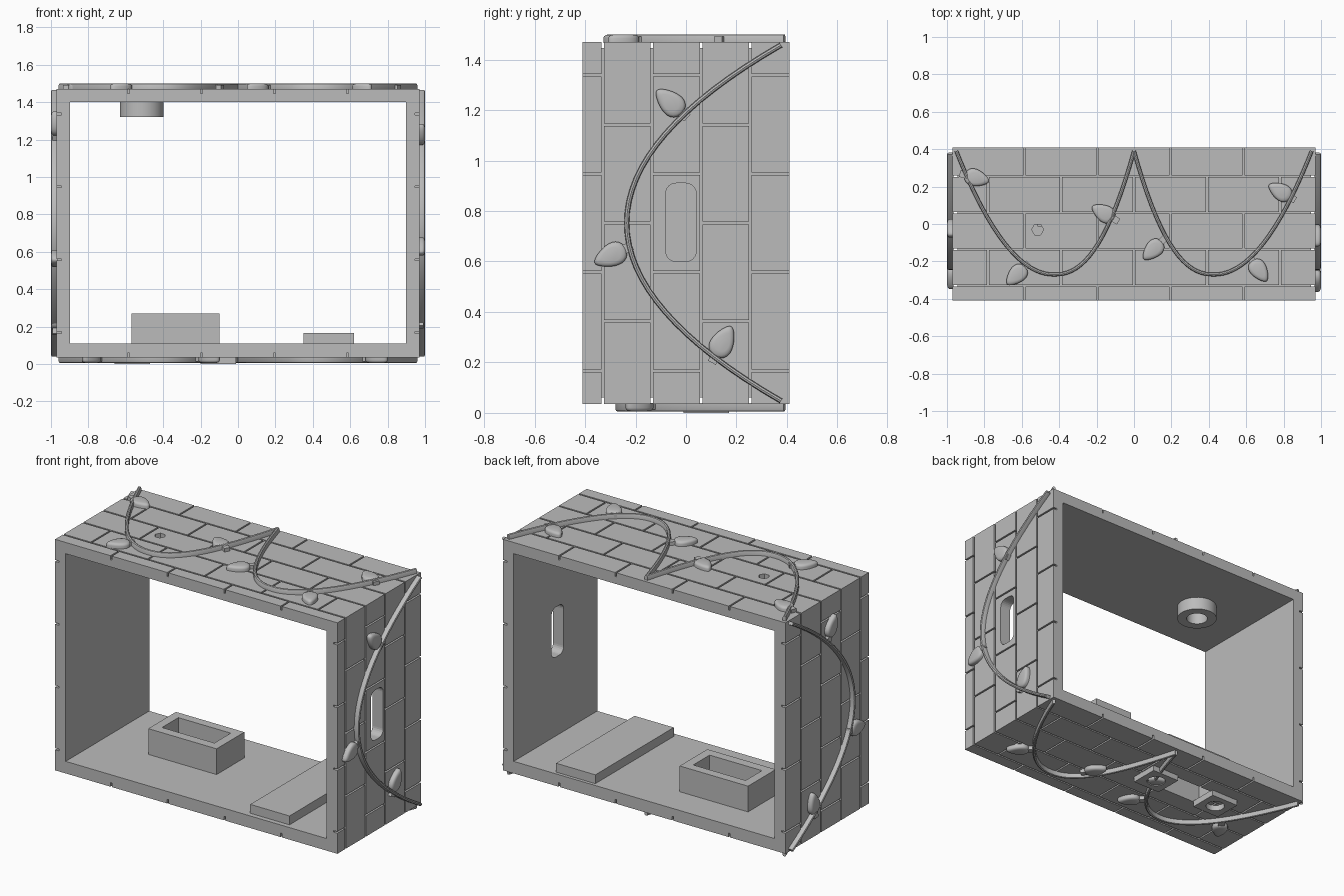
import bpy, bmesh
from math import sin, cos, pi, radians
from mathutils import Vector

if "Cube" in bpy.data.objects:
    bpy.data.objects.remove(bpy.data.objects["Cube"], do_unlink=True)

grey = bpy.data.materials.new("plain grey")
grey.use_nodes = True
grey.diffuse_color = (0.5, 0.5, 0.5, 1)
grey.node_tree.nodes["Principled BSDF"].inputs["Base Color"].default_value = (0.5, 0.5, 0.5, 1)

W, H, D, MID = 0.97, 0.7175, 0.41, 0.7525   # half width, half height, half depth, centre height
SKIN = 0.025                                # brick thickness

# Each wall maps (along, depth, outward) to model space
WALLS = {
    "top": lambda s, t, n: Vector((s, t, MID + H + n)),
    "bottom": lambda s, t, n: Vector((s, t, MID - H - n)),
    "left": lambda s, t, n: Vector((W + n, t, MID + s)),
    "right": lambda s, t, n: Vector((-W - n, t, MID + s)),
}


def finish(bm, name, smooth=False):
    bmesh.ops.recalc_face_normals(bm, faces=bm.faces)
    me = bpy.data.meshes.new(name)
    bm.to_mesh(me)
    bm.free()
    ob = bpy.data.objects.new(name, me)
    bpy.context.collection.objects.link(ob)
    me.materials.append(grey)
    if smooth:
        bpy.ops.object.select_all(action="DESELECT")
        ob.select_set(True)
        bpy.context.view_layer.objects.active = ob
        bpy.ops.object.shade_smooth_by_angle(angle=radians(35))
    return ob


def loft(bm, rings, closed=False):
    """Skin a list of equal point rings; cap the ends or close into a loop."""
    vs = [[bm.verts.new(p) for p in r] for r in rings]
    k = len(vs[0])
    pairs = list(zip(vs, vs[1:])) + ([(vs[-1], vs[0])] if closed else [])
    for a, b in pairs:
        for i in range(k):
            j = (i + 1) % k
            bm.faces.new((a[i], a[j], b[j], b[i]))
    if not closed:
        bm.faces.new(vs[0])
        bm.faces.new(vs[-1])


def rect(x0, x1, y0, y1):
    return [(x0, y0), (x1, y0), (x1, y1), (x0, y1)]


def circle(x, y, r, n):
    return [(x + r * cos(2 * pi * i / n), y + r * sin(2 * pi * i / n)) for i in range(n)]


def prism(name, outline, z0, z1):
    bm = bmesh.new()
    loft(bm, [[(x, y, z) for x, y in outline] for z in (z0, z1)])
    return finish(bm, name)


def tube(name, outer, inner, z0, z1, smooth=False):
    bm = bmesh.new()
    loft(bm, [[(x, y, z) for x, y in o] for o, z in
              ((outer, z0), (outer, z1), (inner, z1), (inner, z0))], closed=True)
    return finish(bm, name, smooth)


def cut(targets, cutter):
    for ob in targets:
        mod = ob.modifiers.new("opening", "BOOLEAN")
        mod.operation, mod.object, mod.solver = "DIFFERENCE", cutter, "EXACT"
        bpy.context.view_layer.objects.active = ob
        bpy.ops.object.modifier_apply(modifier=mod.name)
    bpy.data.objects.remove(cutter, do_unlink=True)


def brick_skin(name, place, half):
    """Running-bond bricks separated by open joints."""
    bm = bmesh.new()
    g = 0.005
    edges = [-D, -0.33, -0.135, 0.06, 0.255, D]
    for row in range(5):
        t0 = edges[row] + (g if row else 0)
        t1 = edges[row + 1] - (g if row < 4 else 0)
        shift = 0 if row % 2 else 0.195
        joints = [j * 0.39 + shift for j in range(-4, 4)]
        joints = [-half - g] + [j for j in joints if abs(j) < half - 0.03] + [half + g]
        for a, b in zip(joints, joints[1:]):
            loft(bm, [[place(s, t, n) for s, t in rect(a + g, b - g, t0, t1)]
                      for n in (-SKIN, 0)])
    return finish(bm, name)


def vine(name, place, path):
    """Raised cord with rounded edges following a path on the wall."""
    bm = bmesh.new()
    section = [(-0.01, -0.004), (-0.01, 0.021), (-0.007, 0.027), (0, 0.03),
               (0.007, 0.027), (0.01, 0.021), (0.01, -0.004)]
    rings = []
    for i, p in enumerate(path):
        d = (Vector(path[min(i + 1, len(path) - 1)]) - Vector(path[max(i - 1, 0)])).normalized()
        rings.append([place(p[0] - d.y * o, p[1] + d.x * o, n) for o, n in section])
    loft(bm, rings)
    finish(bm, name, True)


def bulb(name, place, s, t, angle):
    """Flattened drop-shaped bulb with a small socket toward the cord."""
    a = radians(angle)

    def at(u, v, n):
        return place(s + u * cos(a) - v * sin(a), t + u * sin(a) + v * cos(a), n)

    bm = bmesh.new()
    drop = []
    for i in range(28):
        q = 2 * pi * i / 28
        drop.append((0.068 * cos(q), 0.044 * sin(q) * (1 - 0.35 * cos(q))))
    loft(bm, [[at(u * k, v * k, n) for u, v in drop] for k, n in
              ((1, -0.004), (1, 0.015), (0.95, 0.022), (0.83, 0.027), (0.6, 0.03))])
    loft(bm, [[at(u, v, n) for u, v in rect(-0.095, -0.05, -0.018, 0.018)]
              for n in (-0.004, 0.022)])
    finish(bm, name, True)


# Open frame
bm = bmesh.new()
outer = rect(-W + SKIN, W - SKIN, MID - H + SKIN, MID + H - SKIN)
inner = rect(-0.897, 0.897, 0.11, 1.4)
loft(bm, [[(x, y, z) for x, z in o] for o, y in
          ((outer, -D), (outer, D), (inner, D), (inner, -D))], closed=True)
frame = finish(bm, "frame")

# Brick cladding
bricks = {k: brick_skin(k + "_bricks", f, W if k in ("top", "bottom") else H - SKIN)
          for k, f in WALLS.items()}

# Rounded slot through the left wall
bm = bmesh.new()
slot = []
for i, (cy, cz) in enumerate(((0.0, 0.87), (-0.04, 0.87), (-0.04, 0.64), (0.0, 0.64))):
    for j in range(7):
        q = pi / 2 * (i + j / 6)
        slot.append((cy + 0.04 * cos(q), cz + 0.04 * sin(q)))
loft(bm, [[(x, y, z) for y, z in slot] for x in (0.8, 1.1)])
cut([frame, bricks["left"]], finish(bm, "slot_cutter"))

# Hexagonal hole in the roof and opening in the floor
cut([frame, bricks["top"]], prism("roof_hole_cutter", circle(-0.515, -0.03, 0.032, 6), 1.3, 1.6))
well = rect(-0.515, -0.155, -0.01, 0.15)
cut([frame, bricks["bottom"]], prism("floor_cutter", well, -0.1, 0.2))

# Interior fittings
tube("basin", rect(-0.57, -0.1, -0.067, 0.205), well, 0.1, 0.27)
prism("floor_slab", rect(0.35, 0.62, -0.38, 0.39), 0.1, 0.165)
tube("ceiling_ring", circle(-0.515, -0.03, 0.117, 40), circle(-0.515, -0.03, 0.062, 40),
     1.32, 1.41, True)

# Pierced plates under the floor opening
for i, x in enumerate((-0.565, -0.105)):
    plate = prism(f"under_plate_{i + 1}", rect(x - 0.095, x + 0.095, -0.01, 0.17), 0, 0.04)
    cut([plate], prism("plate_cutter", circle(x, 0.08, 0.055, 24), -0.1, 0.1))

# Cords: one bow on each side, two swags on roof and underside
side_path = [(s, -0.235 + 1.23 * s * s) for s in (-0.705 + 1.41 * i / 32 for i in range(33))]
for k in ("left", "right"):
    vine(k + "_cord", WALLS[k], side_path)


def swag(sign):
    pts = []
    for i in range(41):
        x = 0.95 * i / 40
        d = x - 0.43
        drop = (d / 0.52) ** 2 if d > 0 else (-d / 0.43) ** 2.35
        pts.append((sign * x, -0.27 + 0.66 * drop))
    return pts


for k in ("top", "bottom"):
    for sign, label in ((1, "left"), (-1, "right")):
        vine(f"{k}_{label}_cord", WALLS[k], swag(sign))

# Bulbs: position on the wall and pointing angle
BULBS = {
    "top": [(-0.84, 0.245, -15), (-0.63, -0.275, 225), (-0.165, 0.06, 150),
            (0.1, -0.14, 225), (0.67, -0.25, -55), (0.78, 0.175, 150)],
    "bottom": [(0.745, -0.19, -40), (0.23, -0.08, 120), (-0.15, -0.225, -45),
               (-0.79, -0.15, 240), (-0.14, 0.06, 150)],
    "left": [(0.48, -0.065, -48), (-0.13, -0.3, -115), (-0.47, 0.147, 28)],
    "right": [(0.535, -0.03, -25), (-0.19, -0.28, -95), (-0.5, 0.15, 10)],
}
for k, spots in BULBS.items():
    for i, spot in enumerate(spots):
        bulb(f"{k}_bulb_{i + 1}", WALLS[k], *spot)
